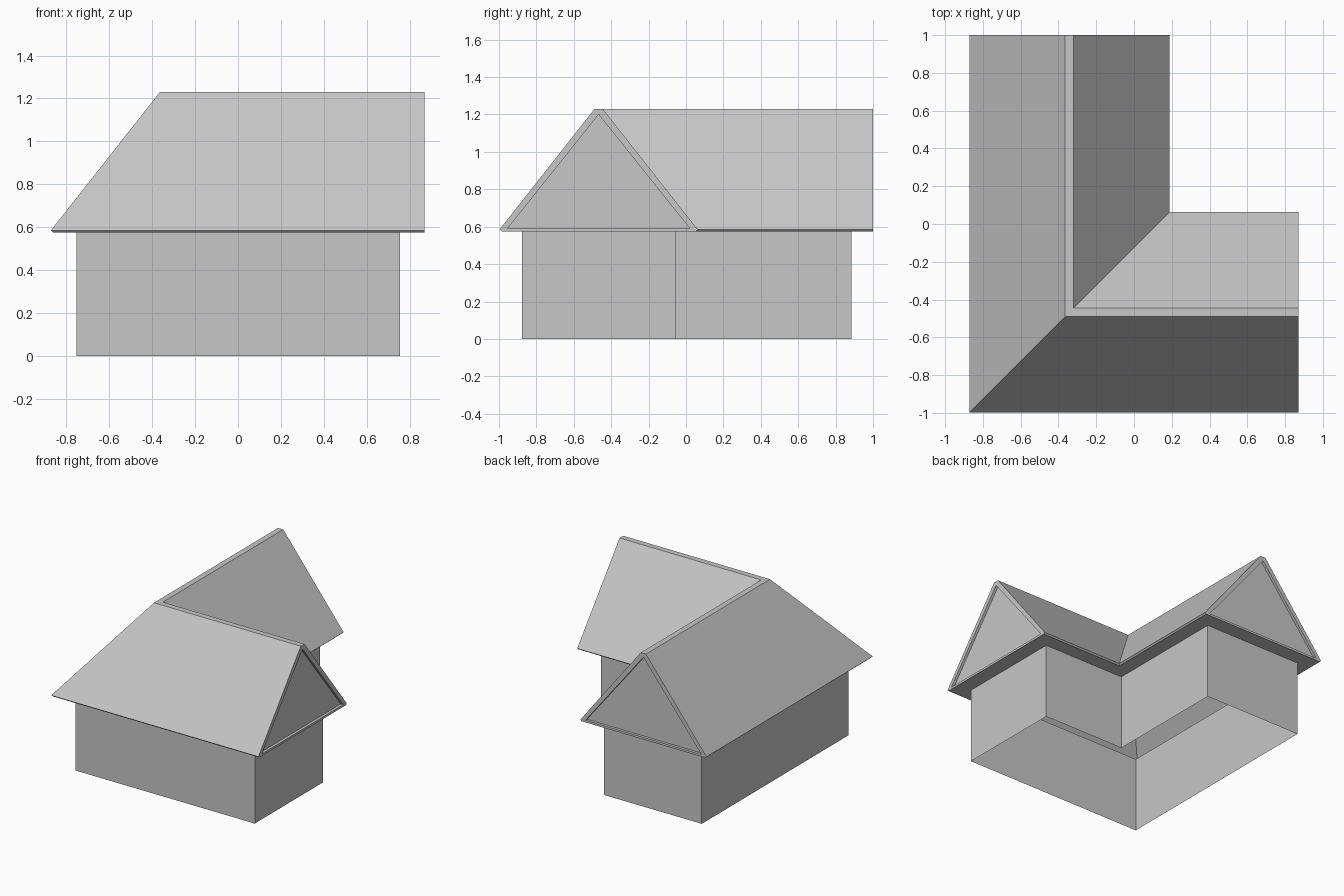
import bpy
import bmesh

cube = bpy.data.objects.get("Cube")
if cube:
    bpy.data.objects.remove(cube, do_unlink=True)

GREY = (0.57, 0.57, 0.57, 1)
grey = bpy.data.materials.new("plain grey")
grey.use_nodes = True
grey.diffuse_color = GREY
grey.node_tree.nodes["Principled BSDF"].inputs["Base Color"].default_value = GREY

# Ridge corner of the L plan, and where the two wings end
CX, CY = -0.342, -0.467
ROOF_END = (0.87, 1.0)
WALL_END = (0.755, 0.885)
WALL_HALF = 0.41
EAVE = 0.575


def station(index, d, z, ends):
    """Point at sideways offset d: 0 = side wing end, 1 = corner, 2 = back wing end."""
    if index == 0:
        return (ends[0], CY + d, z)
    if index == 1:
        return (CX + d, CY + d, z)
    return (CX + d, ends[1], z)


def add_face(bm, points):
    unique = list(dict.fromkeys(points))
    bm.faces.new([bm.verts.new(p) for p in unique])


def sweep(bm, profile, ends):
    """Run an open profile of (offset, height) along both wings, mitred at the corner."""
    for a, b in zip(profile, profile[1:]):
        for s in (0, 1):
            add_face(bm, [station(s, *a, ends), station(s, *b, ends),
                          station(s + 1, *b, ends), station(s + 1, *a, ends)])


def finish(name, bm):
    bmesh.ops.remove_doubles(bm, verts=bm.verts, dist=0.0005)
    bmesh.ops.recalc_face_normals(bm, faces=bm.faces)
    mesh = bpy.data.meshes.new(name)
    bm.to_mesh(mesh)
    bm.free()
    mesh.materials.append(grey)
    obj = bpy.data.objects.new(name, mesh)
    bpy.context.collection.objects.link(obj)


# Walls: an open L-shaped shell
bm = bmesh.new()
for side in (-WALL_HALF, WALL_HALF):
    sweep(bm, [(side, 0), (side, EAVE)], WALL_END)
for s in (0, 2):
    add_face(bm, [station(s, d, z, WALL_END) for d, z in
                  ((-WALL_HALF, 0), (WALL_HALF, 0), (WALL_HALF, EAVE), (-WALL_HALF, EAVE))])
finish("walls", bm)

# Roof: soffit, sloping fascia, slopes and flat ridge, swept round the corner
half = [(-WALL_HALF, EAVE), (-0.52, EAVE), (-0.53, 0.585), (-0.022, 1.23)]
profile = half + [(-d, z) for d, z in reversed(half)]
bm = bmesh.new()
sweep(bm, profile, ROOF_END)

# Gable ends: a thin frame round a recessed triangle, with the soffit strip below
outline = profile[1:-1]
inner = [(-0.487, 0.591), (0, 1.2), (0.487, 0.591)]
recess = tuple(e - 0.02 for e in ROOF_END)
for s in (0, 2):
    for i in range(6):
        j = (i + 1) % 6
        a, b = inner[i // 2], inner[j // 2]
        add_face(bm, [station(s, *outline[i], ROOF_END), station(s, *outline[j], ROOF_END),
                      station(s, *b, ROOF_END), station(s, *a, ROOF_END)])
    for i in range(3):
        a, b = inner[i], inner[(i + 1) % 3]
        add_face(bm, [station(s, *a, ROOF_END), station(s, *b, ROOF_END),
                      station(s, *b, recess), station(s, *a, recess)])
    add_face(bm, [station(s, *p, recess) for p in inner])
    add_face(bm, [station(s, -WALL_HALF, EAVE, ROOF_END), station(s, WALL_HALF, EAVE, ROOF_END),
                  station(s, WALL_HALF, EAVE, WALL_END), station(s, -WALL_HALF, EAVE, WALL_END)])
finish("roof", bm)
